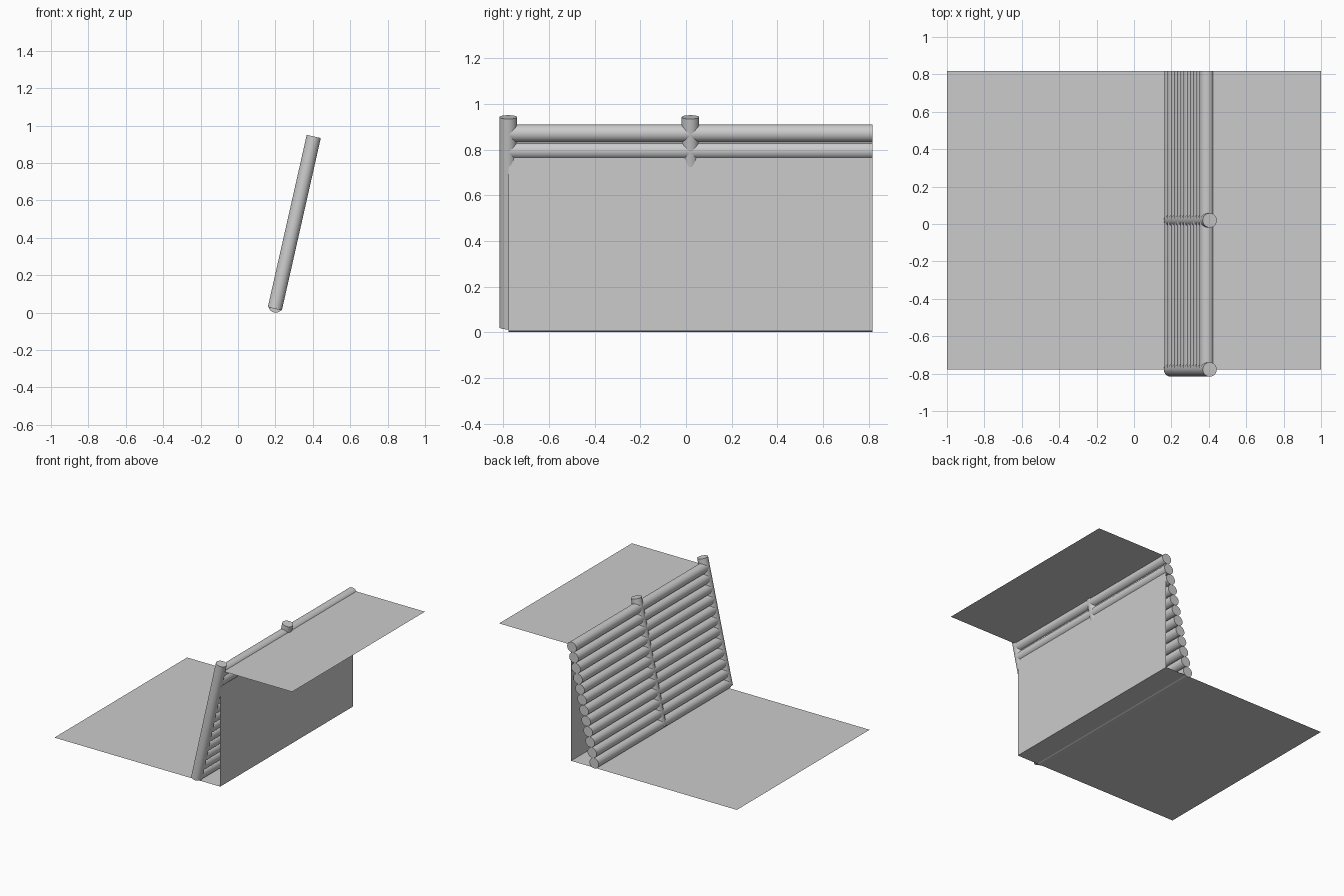
import bpy
from mathutils import Vector

if "Cube" in bpy.data.objects:
    bpy.data.objects.remove(bpy.data.objects["Cube"])

Y_FRONT, Y_MID, Y_BACK = -0.778, 0.0195, 0.817
RADIUS = 0.0385
FOOT = Vector((0.197, 0, 0.021))     # post axis, lower end
HEAD = Vector((0.405, 0, 0.942))     # post axis, upper end


def cylinder(name, a, b):
    """Smooth round pole between two points."""
    a, b = Vector(a), Vector(b)
    d = b - a
    bpy.ops.mesh.primitive_cylinder_add(vertices=32, radius=RADIUS, depth=d.length,
                                        location=(a + b) / 2)
    ob = bpy.context.object
    ob.name = name
    ob.rotation_euler = d.to_track_quat('Z', 'Y').to_euler()
    bpy.ops.object.shade_smooth_by_angle()
    return ob


def axis_x(z):
    """X of the leaning post axis at height z."""
    return FOOT.x + (HEAD.x - FOOT.x) * (z - FOOT.z) / (HEAD.z - FOOT.z)


# Stepped ground: low terrace, vertical cut and high terrace as open sheets
profile = [(-1, 0.005), (0.395, 0.005), (0.395, 0.888), (1, 0.888)]
verts = [(x, y, z) for x, z in profile for y in (Y_FRONT, Y_BACK)]
faces = [(2 * i, 2 * i + 2, 2 * i + 3, 2 * i + 1) for i in range(3)]
mesh = bpy.data.meshes.new("terrace_ground")
mesh.from_pydata(verts, [], faces)
bpy.context.collection.objects.link(bpy.data.objects.new("terrace_ground", mesh))

# Leaning posts
for name, y in (("front_post", Y_FRONT), ("middle_post", Y_MID)):
    offset = Vector((0, y, 0))
    cylinder(name, FOOT + offset, HEAD + offset)

# Stacked logs following the lean
LOGS = 12
for i in range(LOGS):
    z = RADIUS + i * (0.871 - RADIUS) / (LOGS - 1)
    x = axis_x(z)
    cylinder(f"wall_log_{i + 1}", (x, Y_FRONT, z), (x, Y_BACK, z))
